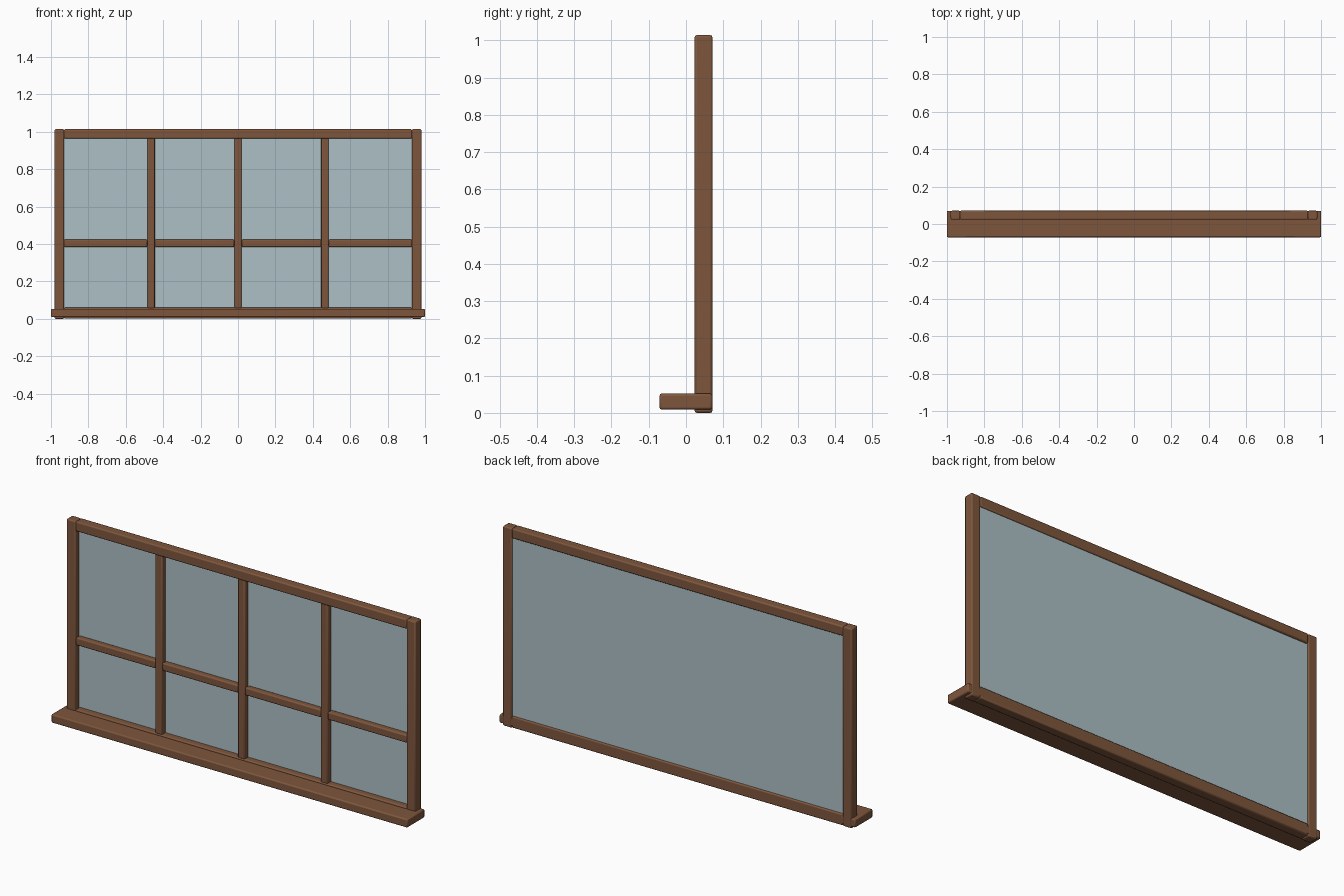
import bpy

cube = bpy.data.objects.get("Cube")
if cube:
    bpy.data.objects.remove(cube, do_unlink=True)


def material(name, rgb):
    m = bpy.data.materials.new(name)
    m.use_nodes = True
    m.diffuse_color = (*rgb, 1)
    m.node_tree.nodes["Principled BSDF"].inputs["Base Color"].default_value = (*rgb, 1)
    return m


wood = material("brown_wood", (0.21, 0.094, 0.046))
glass = material("pale_blue_glass", (0.42, 0.53, 0.56))


def block(name, xs, ys, zs, mat, bevel=0.006):
    """Box spanning the given ranges, with softened edges."""
    spans = (xs, ys, zs)
    bpy.ops.mesh.primitive_cube_add(size=1, location=[(a + b) / 2 for a, b in spans])
    ob = bpy.context.object
    ob.name = name
    ob.scale = [b - a for a, b in spans]
    bpy.ops.object.transform_apply(location=False, rotation=False, scale=True)
    ob.data.materials.append(mat)
    if bevel:
        mod = ob.modifiers.new("soft_edges", 'BEVEL')
        mod.width = bevel
        mod.segments = 2
        bpy.ops.object.shade_smooth_by_angle()
    return ob


inner, outer = 0.93, 0.98          # side post edges
front, back = 0.023, 0.071         # frame depth
top, rail_top, rail_low = 1.014, 0.06, 0.964
bar = 0.02                         # half width of glazing bars
bar_depth = (0.026, 0.058)

# Outer frame
block("left_post", (inner, outer), (front, back), (0, top), wood)
block("right_post", (-outer, -inner), (front, back), (0, top), wood)
block("top_rail", (-inner, inner), (front, back), (rail_low, top), wood)
block("bottom_rail", (-inner, inner), (front, back), (0.002, rail_top), wood)

# Projecting sill
block("sill", (-1, 1), (-0.071, back - 0.0005), (0.009, 0.052), wood)

# Glass sheet behind the bars
block("glass_pane", (-inner - 0.01, inner + 0.01), (0.054, 0.063),
      (rail_top - 0.01, rail_low + 0.01), glass, 0)

# Upright glazing bars
bar_xs = (-0.465, 0, 0.465)
for i, x in enumerate(bar_xs):
    block(f"upright_bar_{i + 1}", (x - bar, x + bar), bar_depth,
          (rail_top - 0.005, rail_low + 0.005), wood)

# Crossbar pieces between the uprights
stops = (-inner - bar, *bar_xs, inner + bar)
for i, (a, b) in enumerate(zip(stops, stops[1:])):
    block(f"crossbar_{i + 1}", (a + bar, b - bar), bar_depth,
          (0.404 - bar, 0.404 + bar), wood)
